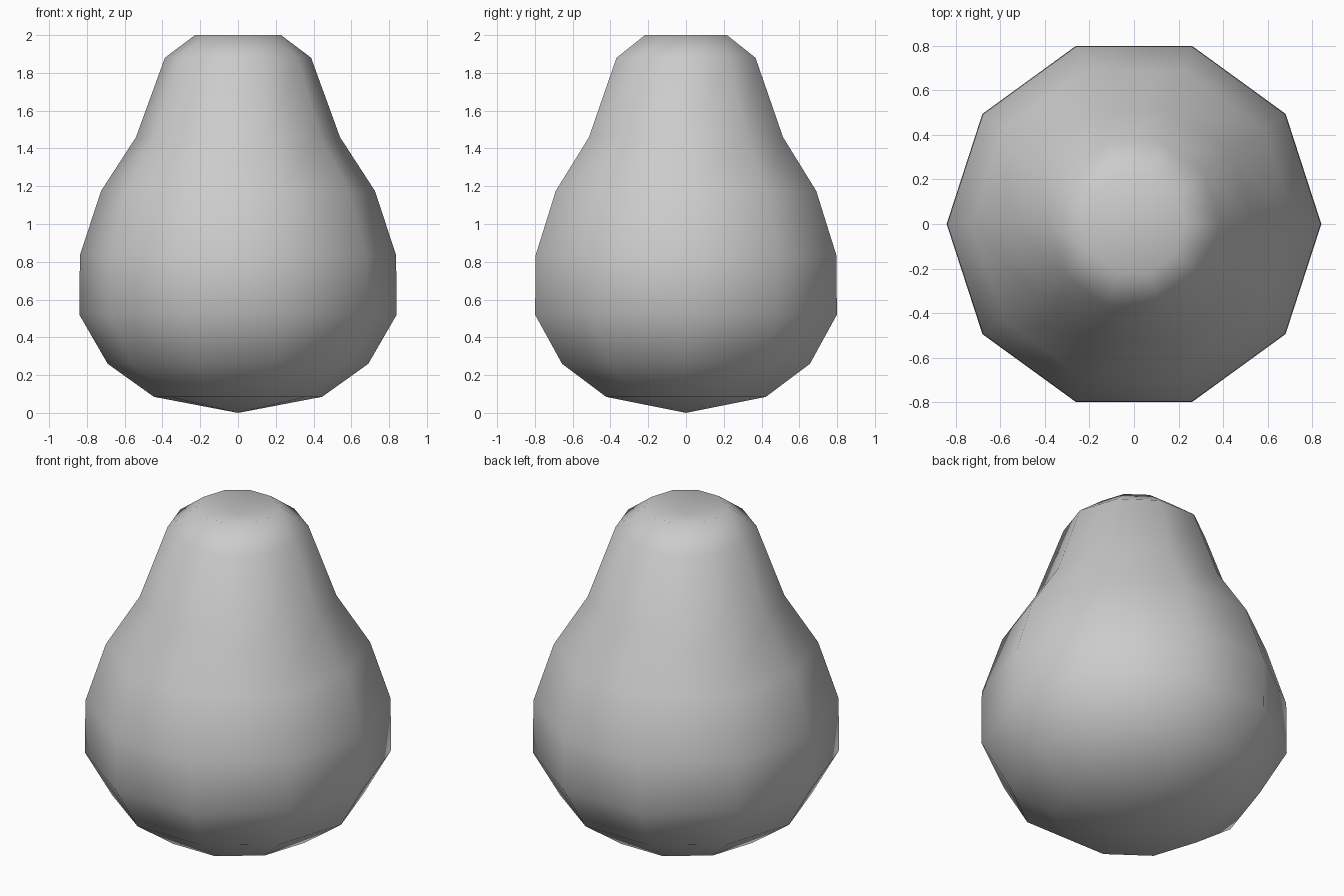
import bpy
import bmesh
from math import cos, sin, tau

old = bpy.data.objects.get("Cube")
if old:
    bpy.data.objects.remove(old, do_unlink=True)

SIDES = 10
# Profile of the pear body, (radius, height) from bottom to top
RINGS = [(0.445, 0.085), (0.69, 0.26), (0.84, 0.52), (0.837, 0.835),
         (0.725, 1.175), (0.54, 1.46), (0.387, 1.88), (0.228, 2.0)]
BOTTOM_TIP = 0.0
TOP_DIMPLE = 1.95

# Skin colour
skin = bpy.data.materials.new("plain_grey")
skin.use_nodes = True
grey = (0.6, 0.6, 0.6, 1)
skin.diffuse_color = grey
skin.node_tree.nodes["Principled BSDF"].inputs["Base Color"].default_value = grey

# Body: lathed rings closed by a fan at each pole
bm = bmesh.new()
loops = [[bm.verts.new((r * cos(tau * i / SIDES), r * sin(tau * i / SIDES), z))
          for i in range(SIDES)] for r, z in RINGS]
bottom = bm.verts.new((0, 0, BOTTOM_TIP))
top = bm.verts.new((0, 0, TOP_DIMPLE))
for i in range(SIDES):
    j = (i + 1) % SIDES
    for low, high in zip(loops, loops[1:]):
        bm.faces.new((low[i], low[j], high[j], high[i]))
    bm.faces.new((bottom, loops[0][j], loops[0][i]))
    bm.faces.new((top, loops[-1][i], loops[-1][j]))
for face in bm.faces:
    face.smooth = True

mesh = bpy.data.meshes.new("pear_body")
bm.to_mesh(mesh)
bm.free()
mesh.materials.append(skin)
body = bpy.data.objects.new("pear_body", mesh)
bpy.context.collection.objects.link(body)
